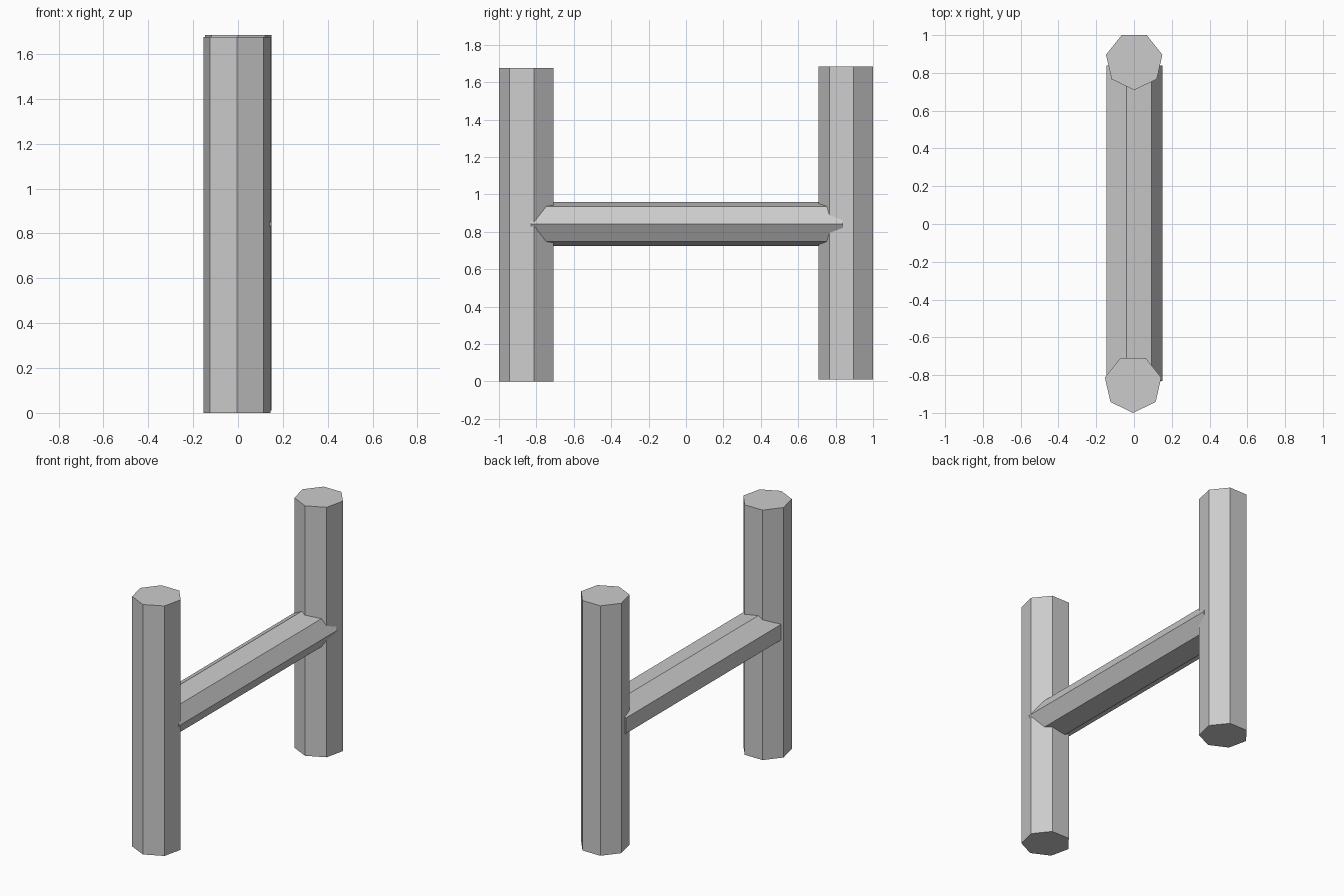
import bpy, bmesh
from math import sin, cos, pi
from mathutils import Vector

if "Cube" in bpy.data.objects:
    bpy.data.objects.remove(bpy.data.objects["Cube"])


def prism(name, start, axis, u, v, phase, sides=7):
    """Closed n-sided prism: polygon spanned by u, v and swept along axis."""
    start, axis, u, v = map(Vector, (start, axis, u, v))
    bm = bmesh.new()
    ring = []
    for i in range(sides):
        a = phase + 2 * pi * i / sides
        ring.append(bm.verts.new(start + u * cos(a) + v * sin(a)))
    base = bm.faces.new(ring)
    ext = bmesh.ops.extrude_face_region(bm, geom=[base], use_keep_orig=True)
    top = [g for g in ext["geom"] if isinstance(g, bmesh.types.BMVert)]
    bmesh.ops.translate(bm, verts=top, vec=axis)
    bmesh.ops.recalc_face_normals(bm, faces=bm.faces)
    mesh = bpy.data.meshes.new(name)
    bm.to_mesh(mesh)
    bm.free()
    obj = bpy.data.objects.new(name, mesh)
    bpy.context.collection.objects.link(obj)
    return obj


R = 0.153

# Upright seven-sided posts, one corner pointing to the front
for name, pos in (("front_post", (-0.005, -0.847, 0.0)),
                  ("back_post", (0.001, 0.862, 0.01))):
    prism(name, pos, (0, 0, 1.675), (R, 0, 0), (0, R, 0), -pi / 2)

# Slightly flattened crossbar, one corner pointing to +x
prism("crossbar", (-0.005, -0.832, 0.842), (0, 1.672, 0),
      (0.155, 0, 0), (0, 0, 0.1205), 0)
